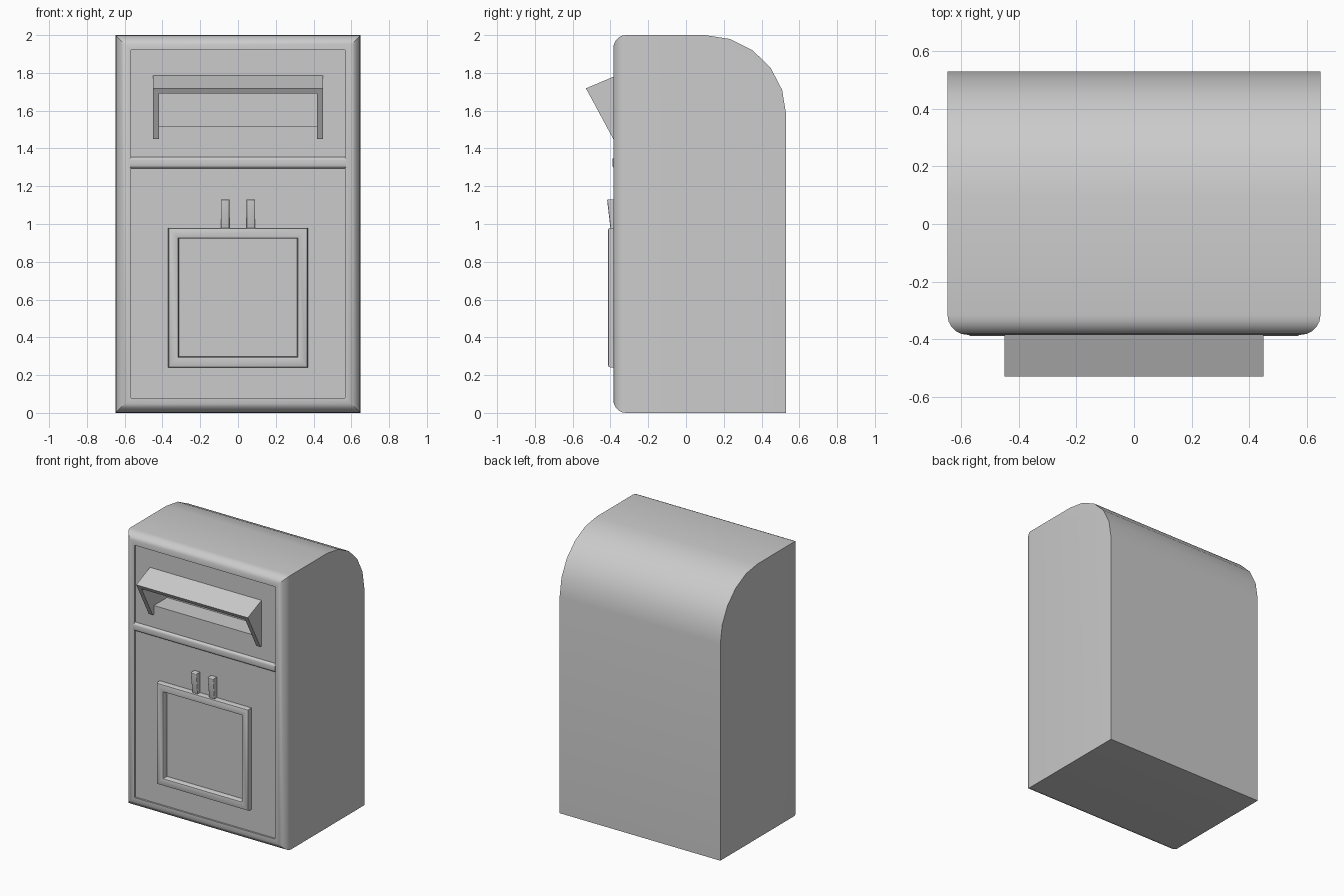
import bpy, bmesh, math

if "Cube" in bpy.data.objects:
    bpy.data.objects.remove(bpy.data.objects["Cube"])

FRONT, PANEL, BACK = -0.385, -0.372, 0.53


def finish(name, bm):
    bmesh.ops.recalc_face_normals(bm, faces=bm.faces)
    me = bpy.data.meshes.new(name)
    bm.to_mesh(me)
    bm.free()
    ob = bpy.data.objects.new(name, me)
    bpy.context.collection.objects.link(ob)
    return ob


def smooth(ob):
    bpy.ops.object.select_all(action='DESELECT')
    bpy.context.view_layer.objects.active = ob
    ob.select_set(True)
    for m in list(ob.modifiers):
        bpy.ops.object.modifier_apply(modifier=m.name)
    bpy.ops.object.shade_smooth_by_angle(angle=math.radians(35))


def prism(name, x0, x1, profile, bevel=0, segs=3, pick=lambda e: True):
    """Extrude a (y, z) profile along x and bevel the picked edges."""
    bm = bmesh.new()
    a = [bm.verts.new((x0, y, z)) for y, z in profile]
    b = [bm.verts.new((x1, y, z)) for y, z in profile]
    bm.faces.new(a)
    bm.faces.new(b)
    n = len(a)
    for i in range(n):
        bm.faces.new((a[i], a[(i + 1) % n], b[(i + 1) % n], b[i]))
    bmesh.ops.recalc_face_normals(bm, faces=bm.faces)
    if bevel:
        bmesh.ops.bevel(bm, geom=[e for e in bm.edges if pick(e)], offset=bevel,
                        segments=segs, profile=0.5, affect='EDGES')
    return finish(name, bm)


def box(y0, y1, z0, z1):
    return [(y0, z0), (y1, z0), (y1, z1), (y0, z1)]


def at_y(y):
    return lambda e: all(abs(v.co.y - y) < 1e-4 for v in e.verts)


# Body: side profile with a rounded back top, rolled front edges
arc = [(0.10 + 0.43 * math.sin(t), 1.58 + 0.42 * math.cos(t))
       for t in (math.pi / 2 * i / 5 for i in range(6))]
body = prism("body", -0.648, 0.648,
             [(BACK, 0), (FRONT, 0), (FRONT, 2)] + arc, 0.068, 5, at_y(FRONT))

# Shallow front panel and mail slot, cut out of the body
cutters = [prism("panel_cutter", -0.567, 0.567, box(-0.6, PANEL, 0.08, 1.92)),
           prism("slot_cutter", -0.418, 0.418, box(-0.6, -0.22, 1.515, 1.74))]
for c in cutters:
    c.hide_render = True
    m = body.modifiers.new(c.name, 'BOOLEAN')
    m.operation, m.solver, m.object = 'DIFFERENCE', 'EXACT', c
smooth(body)
for c in cutters:
    bpy.data.objects.remove(c)

# Rounded divider bar between the upper and lower panel
smooth(prism("divider_bar", -0.572, 0.572, box(-0.39, -0.36, 1.295, 1.355), 0.017, 4,
             lambda e: at_y(-0.39)(e) and abs(e.verts[0].co.x - e.verts[1].co.x) > 0.1))

# Slot hood: sloping top plate and two triangular cheeks
smooth(prism("hood_top", -0.45, 0.45,
             [(-0.36, 1.79), (-0.53, 1.718), (-0.514, 1.69), (-0.36, 1.755)]))
for side, s in (("left", -1), ("right", 1)):
    smooth(prism("hood_cheek_" + side, s * 0.45, s * 0.418,
                 [(-0.36, 1.789), (-0.529, 1.717), (-0.385, 1.45), (-0.36, 1.45)]))

# Door frame: rounded cross-section swept around a rectangle
bm = bmesh.new()
section = [(0, -0.36), (0, -0.400), (0.004, -0.409), (0.013, -0.413),
           (0.043, -0.413), (0.053, -0.409), (0.058, -0.400), (0.058, -0.36)]
rings = [[bm.verts.new((sx * (0.37 - d), y, 0.61 + sz * (0.37 - d)))
          for sx, sz in ((-1, -1), (1, -1), (1, 1), (-1, 1))] for d, y in section]
for i, r in enumerate(rings):
    q = rings[(i + 1) % len(rings)]
    for k in range(4):
        j = (k + 1) % 4
        bm.faces.new((r[k], r[j], q[j], q[k]))
smooth(finish("door_frame", bm))

# Two tapered tabs above the door
for side, s in (("left", -1), ("right", 1)):
    smooth(prism("door_tab_" + side, s * 0.068 - 0.023, s * 0.068 + 0.023,
                 [(-0.36, 0.96), (-0.398, 0.96), (-0.418, 1.13), (-0.36, 1.13)], 0.007, 3,
                 lambda e: all(v.co.y < -0.39 for v in e.verts)))
